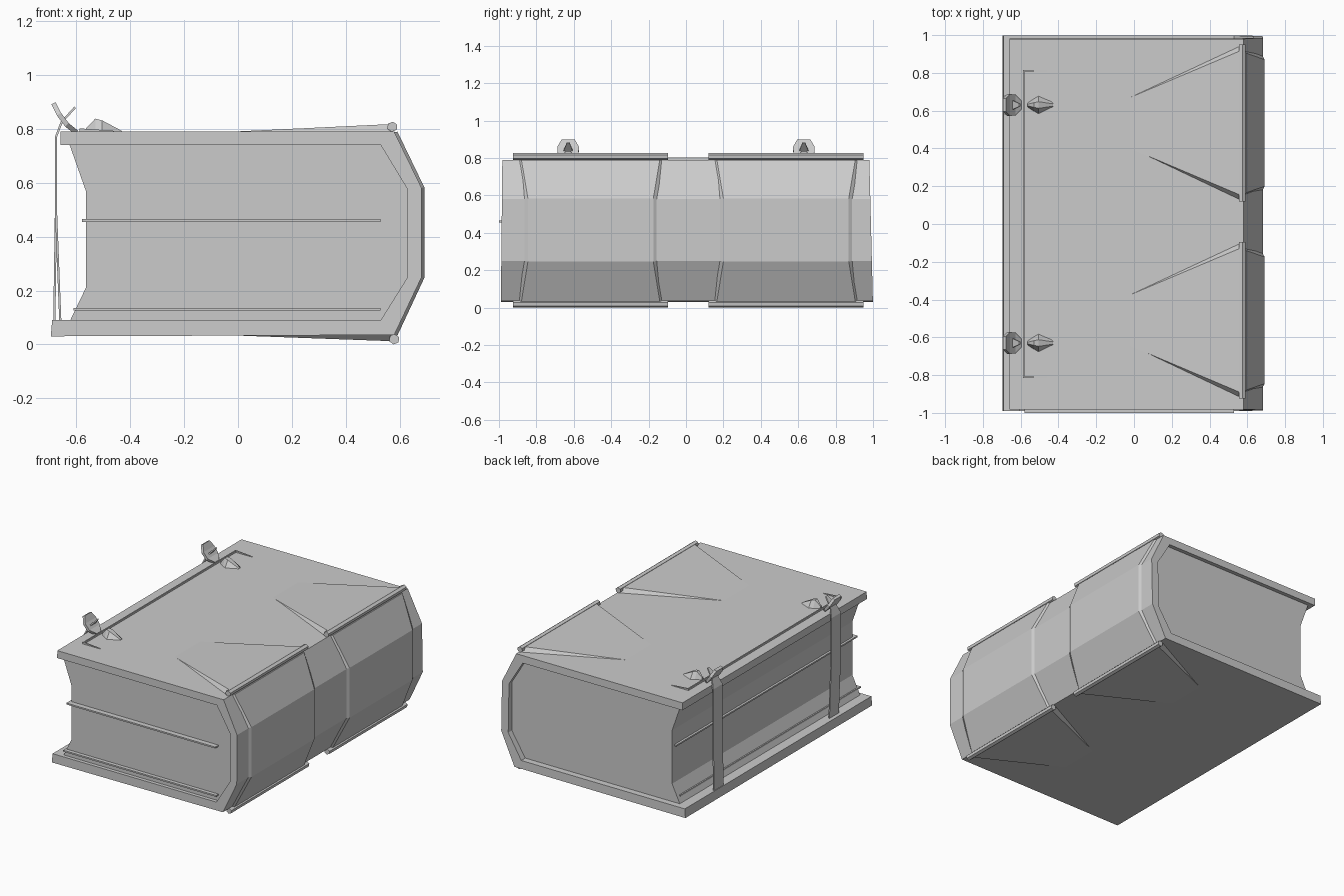
import bpy, bmesh, math
from mathutils import Vector


def loft(name, sections):
    """Skin closed rings of equal length, cap both ends."""
    bm = bmesh.new()
    rings = [[bm.verts.new(p) for p in s] for s in sections]
    n = len(rings[0])
    for a, b in zip(rings, rings[1:]):
        for i in range(n):
            j = (i + 1) % n
            bm.faces.new((a[i], a[j], b[j], b[i]))
    bm.faces.new(rings[0])
    bm.faces.new(rings[-1])
    bmesh.ops.remove_doubles(bm, verts=bm.verts, dist=1e-5)
    bmesh.ops.recalc_face_normals(bm, faces=bm.faces)
    me = bpy.data.meshes.new(name)
    bm.to_mesh(me)
    bm.free()
    ob = bpy.data.objects.new(name, me)
    bpy.context.collection.objects.link(ob)
    return ob


def extrude_y(name, profile, y0, y1):
    """Extrude an (x, z) profile; y0 and y1 may depend on z."""
    return loft(name, [[(x, f(z), z) for x, z in profile] for f in (y0, y1)])


def box(name, lo, hi):
    return extrude_y(name, [(lo[0], lo[2]), (hi[0], lo[2]), (hi[0], hi[2]), (lo[0], hi[2])],
                     lambda z: lo[1], lambda z: hi[1])


def strip(name, path, y, thick):
    """Flat strap along (x, z, half width) points, thickened along the path normal."""
    sections = []
    for i, (x, z, w) in enumerate(path):
        a, b = path[max(i - 1, 0)], path[min(i + 1, len(path) - 1)]
        t = Vector((b[0] - a[0], b[1] - a[1])).normalized() * thick / 2
        nx, nz = -t.y, t.x
        sections.append([(x + nx, y - w, z + nz), (x + nx, y + w, z + nz),
                         (x - nx, y + w, z - nz), (x - nx, y - w, z - nz)])
    return loft(name, sections)


# cover: two boards joined by a faceted spine
extrude_y("cover",
          [(-0.66, 0.79), (0.58, 0.79), (0.682, 0.58), (0.682, 0.25), (0.58, 0.035),
           (-0.695, 0.03), (-0.69, 0.09), (0.53, 0.09), (0.63, 0.25),
           (0.63, 0.575), (0.53, 0.74), (-0.66, 0.74)],
          lambda z: -0.99 + 0.01 * z, lambda z: 1.0 - 0.025 * z)

# page block with hollow fore edge
extrude_y("pages",
          [(-0.625, 0.74), (-0.565, 0.57), (-0.565, 0.21), (-0.625, 0.085),
           (0.53, 0.085), (0.631, 0.25), (0.631, 0.575), (0.53, 0.745)],
          lambda z: -0.965, lambda z: 0.955)

# loose sheets sticking out of the block
box("loose_page_upper", (-0.58, -1.0, 0.455), (0.53, 0.93, 0.465))
box("loose_page_lower", (-0.61, -0.99, 0.125), (0.53, 0.93, 0.135))

# raised leather bands over spine and boards, with hinge rods
for y in (0.535, -0.51):
    # x, z, raised x, raised z, half width, side slope
    path = [(-0.02, 0.785, -0.02, 0.79, 0.135, 0.0),
            (0.57, 0.785, 0.57, 0.818, 0.415, 0.03)]
    path += [(0.57, 0.035, 0.57, 0.012, 0.415, 0.03),
             (0.02, 0.035, 0.02, 0.032, 0.135, 0.0)]
    spine = [(0.57, 0.785, 0.592, 0.79, 0.39, 0.02),
             (0.675, 0.58, 0.692, 0.583, 0.365, 0.03),
             (0.675, 0.25, 0.692, 0.247, 0.365, 0.03),
             (0.57, 0.035, 0.592, 0.033, 0.39, 0.02)]
    for name, pts in (("top_band", path[:2]), ("spine_band", spine), ("bottom_band", path[2:])):
        loft(name, [[(x, y - w, z), (rx, y - w + s, rz), (rx, y + w - s, rz), (x, y + w, z)]
                    for x, z, rx, rz, w, s in pts])
    for name, cx, cz in (("top_rod", 0.573, 0.808), ("bottom_rod", 0.58, 0.019)):
        ring = [(cx + 0.02 * math.cos(k * math.pi / 3 + 0.4),
                 cz + 0.019 * math.sin(k * math.pi / 3 + 0.4)) for k in range(6)]
        extrude_y(name, ring, lambda z: y - 0.415, lambda z: y + 0.415)

# fine raised trim along the front edge of the top board
box("trim_long", (-0.588, -0.81, 0.785), (-0.58, 0.815, 0.802))
for y in (-0.81, 0.81):
    loft("trim_end", [[(-0.588, y - 0.004, 0.785), (-0.588, y + 0.004, 0.785),
                       (-0.588, y + 0.004, 0.802), (-0.588, y - 0.004, 0.802)],
                      [(-0.46, y - 0.003, 0.785), (-0.46, y + 0.003, 0.785),
                       (-0.46, y + 0.003, 0.793), (-0.46, y - 0.003, 0.793)]])

# closing straps, buckle plates and studs
for y, foot in ((-0.63, -0.66), (0.63, -0.682)):
    strip("strap", [(foot, 0.09, 0.05), (-0.676, 0.5, 0.05), (-0.676, 0.77, 0.05),
                    (-0.655, 0.825, 0.03), (-0.605, 0.88, 0.008)], y, 0.008)
    strip("buckle", [(-0.685, 0.895, 0.035), (-0.665, 0.855, 0.058),
                     (-0.635, 0.815, 0.055), (-0.6, 0.787, 0.02)], y, 0.018)
    # stud: faceted teardrop with a ridge
    loft("stud", [[(x, y - w, 0.785), (x, y - w * 0.35, 0.79 + h),
                   (x, y + w * 0.35, 0.79 + h), (x, y + w, 0.785)]
                  for x, w, h in ((-0.565, 0.012, 0.012), (-0.53, 0.035, 0.048),
                                  (-0.505, 0.05, 0.042), (-0.43, 0.018, 0.002))])
